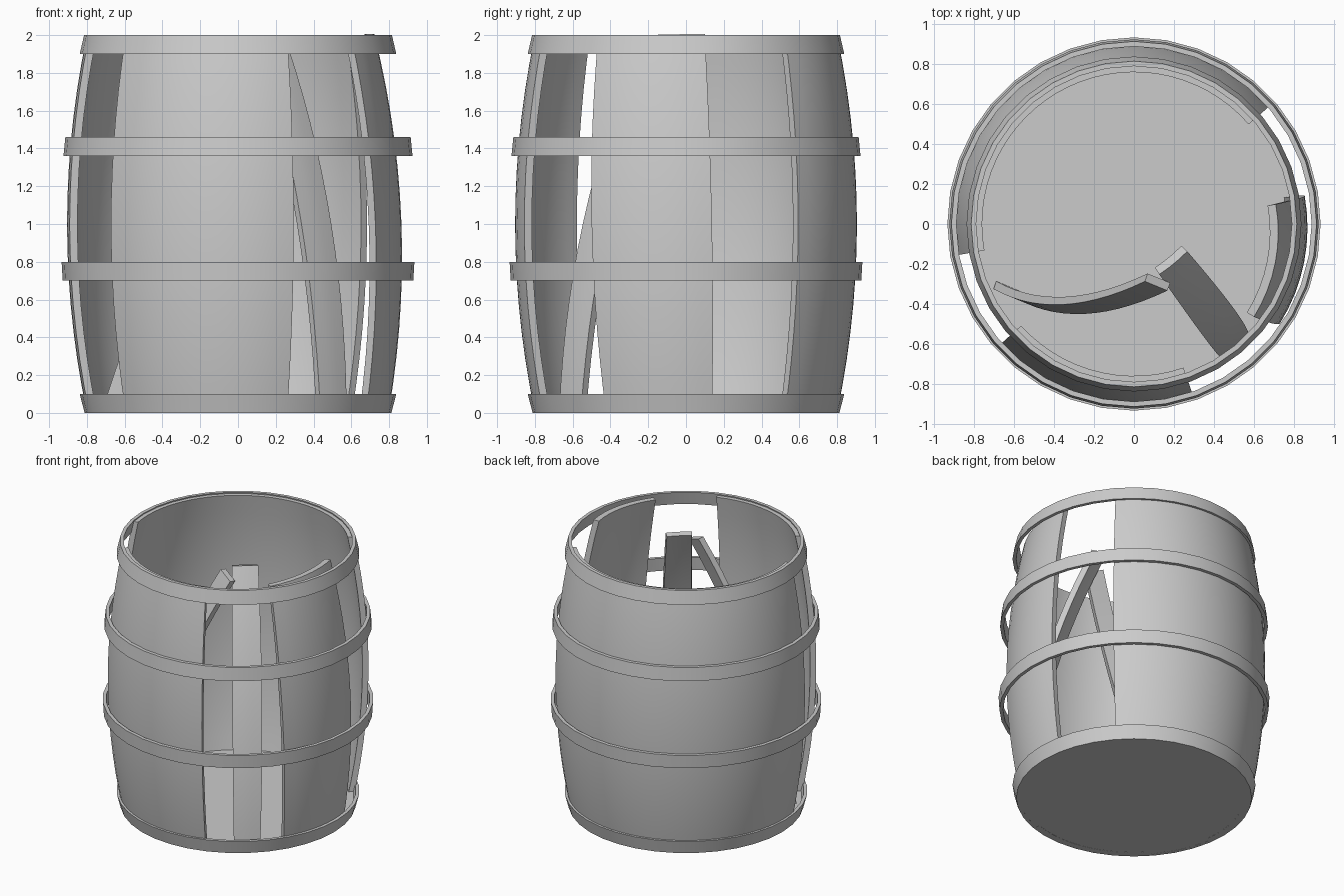
import bpy, bmesh, math
from mathutils import Vector, Matrix

cube = bpy.data.objects.get("Cube")
if cube:
    bpy.data.objects.remove(cube, do_unlink=True)

# Single weathered grey
GREY = (0.6, 0.6, 0.6, 1)
grey = bpy.data.materials.new("weathered grey")
grey.use_nodes = True
grey.diffuse_color = GREY
grey.node_tree.nodes["Principled BSDF"].inputs["Base Color"].default_value = GREY

HEIGHT = 1.99
THICK = 0.042


def bulge(z):
    """Outer barrel radius at a height."""
    return 0.8 + 0.105 * (1 - (z - 1) ** 2)


def finish(name, bm, matrix=None):
    bmesh.ops.recalc_face_normals(bm, faces=bm.faces)
    mesh = bpy.data.meshes.new(name)
    bm.to_mesh(mesh)
    bm.free()
    mesh.materials.append(grey)
    ob = bpy.data.objects.new(name, mesh)
    bpy.context.collection.objects.link(ob)
    if matrix:
        ob.matrix_world = matrix
    bpy.ops.object.select_all(action='DESELECT')
    ob.select_set(True)
    bpy.context.view_layer.objects.active = ob
    bpy.ops.object.shade_smooth_by_angle(angle=math.radians(35))
    return ob


def sweep(bm, profile, start, end, steps):
    """Sweep a closed radius/height profile around z; cap it unless it is a full turn."""
    full = end - start >= 360
    rings = []
    for i in range(steps if full else steps + 1):
        a = math.radians(start + (end - start) * i / steps)
        rings.append([bm.verts.new((r * math.cos(a), r * math.sin(a), z)) for r, z in profile])
    n = len(profile)
    for i in range(steps):
        p, q = rings[i], rings[(i + 1) % len(rings)]
        for j in range(n):
            k = (j + 1) % n
            bm.faces.new((p[j], q[j], q[k], p[k]))
    if not full:
        bm.faces.new(rings[0])
        bm.faces.new(rings[-1][::-1])


def wall_profile(rows=14):
    heights = [HEIGHT * i / rows for i in range(rows + 1)]
    outer = [(bulge(z), z) for z in heights]
    inner = [(bulge(z) - THICK, z) for z in reversed(heights)]
    return outer + inner


def wall(name, start, end, matrix=None):
    bm = bmesh.new()
    sweep(bm, wall_profile(), start, end, max(3, round((end - start) / 5)))
    return finish(name, bm, matrix)


def lean(shift_x, shift_y):
    """Tilt about the floor so that the top moves by the given amount."""
    up = Vector((shift_x, shift_y, math.sqrt(HEIGHT ** 2 - shift_x ** 2 - shift_y ** 2)))
    return Vector((0, 0, 1)).rotation_difference(up).to_matrix().to_4x4()


def tilt_at(angle, shift_x, shift_y):
    """Lean pivoting on the foot of a stave at this angle."""
    a = math.radians(angle)
    foot = Vector((0.78 * math.cos(a), 0.78 * math.sin(a), 0))
    return Matrix.Translation(foot + Vector((0, 0, 0.012))) @ lean(shift_x, shift_y) @ Matrix.Translation(-foot)


# Standing walls, with gaps where staves are missing
wall("back_wall", 41, 190)
wall("front_wall", 222, 289)

# Loose wall section leaning inwards
wall("loose_side_wall", -32, 10, tilt_at(-11, -0.08, -0.04))

# Stave leaning into the barrel
wall("leaning_stave", -57, -44, tilt_at(-50.5, -0.31, 0.42))

# Narrow stave fallen sideways: bowed strip along its own axis
bm = bmesh.new()
sweep(bm, [(r - 0.78, z) for r, z in wall_profile()], 0, 0.001, 1)
bmesh.ops.delete(bm, geom=list(bm.verts), context='VERTS')
sides = [[bm.verts.new((r - 0.78, y, z)) for r, z in wall_profile()] for y in (-0.065, 0.065)]
count = len(sides[0])
for j in range(count):
    k = (j + 1) % count
    bm.faces.new((sides[0][j], sides[1][j], sides[1][k], sides[0][k]))
for side in sides:
    for j in range(count // 2 - 1):
        bm.faces.new((side[j], side[j + 1], side[count - 2 - j], side[count - 1 - j]))
foot, top = Vector((-0.64, -0.33, 0.04)), Vector((0.11, -0.29, 1.86))
axis = (top - foot).normalized()
across = axis.cross(Vector((-0.25, -0.9, 0.3))).normalized()
outward = across.cross(axis)
frame = Matrix((outward, across, axis)).transposed().to_4x4()
finish("fallen_stave", bm, Matrix.Translation(foot) @ frame)

# Hoops: bottom height, top height, outer radius at each
for name, z0, z1, r0, r1 in (
        ("bottom_hoop", 0, 0.1, 0.812, 0.838),
        ("lower_hoop", 0.7, 0.8, 0.928, 0.934),
        ("upper_hoop", 1.36, 1.46, 0.924, 0.914),
        ("top_hoop", 1.9, 2, 0.838, 0.815)):
    bm = bmesh.new()
    t = 0.025
    sweep(bm, [(r0, z0), (r1, z1), (r1 - t, z1), (r0 - t, z0)], 0, 360, 36)
    finish(name, bm)

# Floor disc
bm = bmesh.new()
bmesh.ops.create_cone(bm, cap_ends=True, segments=36, radius1=0.8, radius2=0.8, depth=0.05,
                      matrix=Matrix.Translation((0, 0, 0.026)))
finish("floor", bm)
